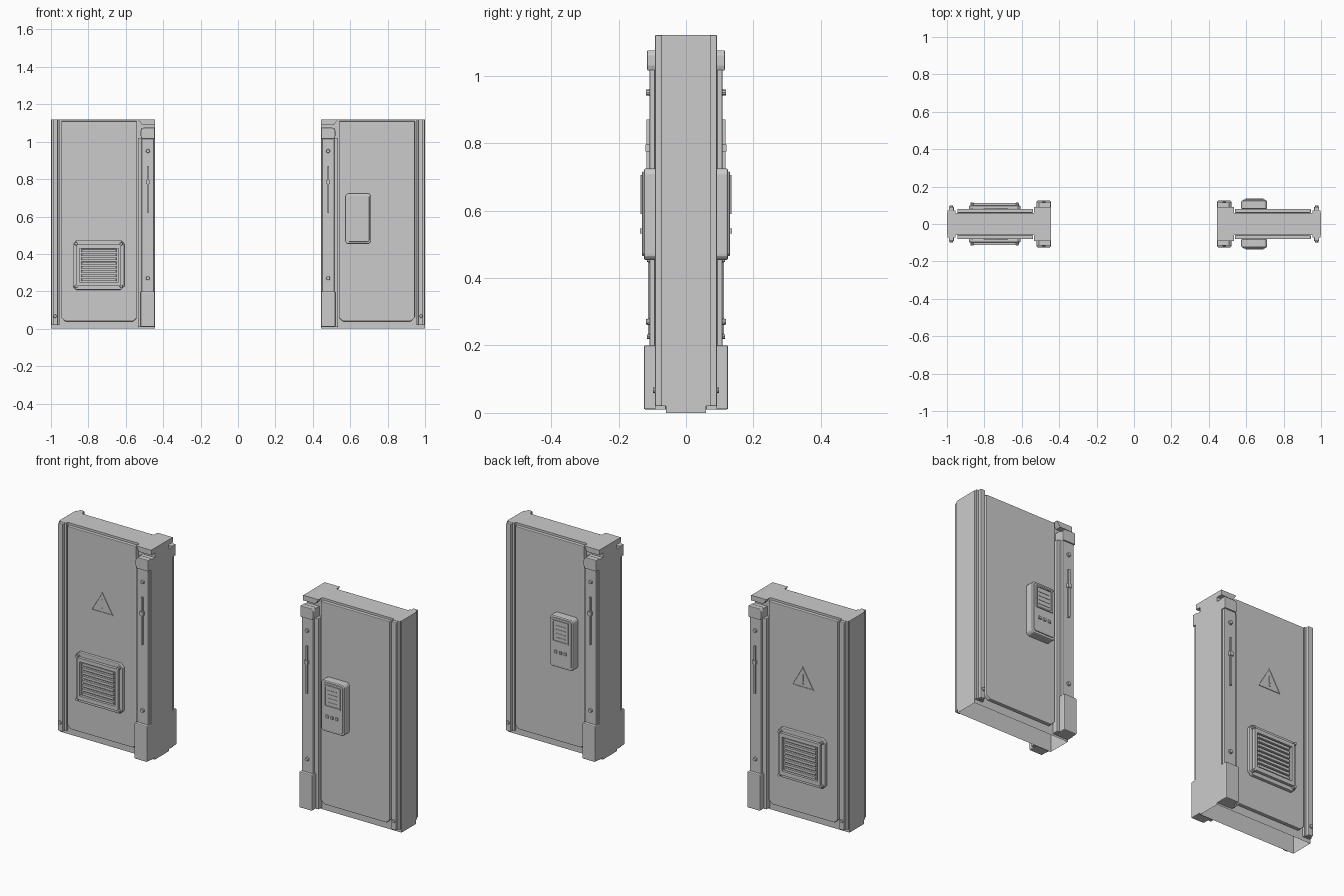
import bpy, bmesh, math

cube = bpy.data.objects.get("Cube")
if cube:
    bpy.data.objects.remove(cube, do_unlink=True)

grey = bpy.data.materials.new("painted_grey")
grey.use_nodes = True
colour = (0.6, 0.6, 0.6, 1)
grey.diffuse_color = colour
grey.node_tree.nodes["Principled BSDF"].inputs["Base Color"].default_value = colour


def finish(name, bm, bevel=0):
    bmesh.ops.recalc_face_normals(bm, faces=bm.faces)
    mesh = bpy.data.meshes.new(name)
    bm.to_mesh(mesh)
    bm.free()
    mesh.materials.append(grey)
    ob = bpy.data.objects.new(name, mesh)
    bpy.context.collection.objects.link(ob)
    if bevel:
        mod = ob.modifiers.new("edge", 'BEVEL')
        mod.width = bevel
        mod.segments = 2
        mod.limit_method = 'ANGLE'
    return ob


class Side:
    """One face of one door: distance from centre, height and outward depth."""

    def __init__(self, sx, sy):
        self.sx, self.sy = sx, sy
        self.tag = ("right" if sx < 0 else "left") + ("_front" if sy < 0 else "_back")

    def prism(self, name, points, d0, d1, bevel=0, taper=1.0):
        cx = sum(p[0] for p in points) / len(points)
        cz = sum(p[1] for p in points) / len(points)
        bm = bmesh.new()
        low = [bm.verts.new((self.sx * x, self.sy * d0, z)) for x, z in points]
        top = [bm.verts.new((self.sx * (cx + (x - cx) * taper), self.sy * d1,
                             cz + (z - cz) * taper)) for x, z in points]
        bm.faces.new(low)
        bm.faces.new(top)
        for i in range(len(points)):
            j = (i + 1) % len(points)
            bm.faces.new((low[i], low[j], top[j], top[i]))
        return finish(self.tag + "_" + name, bm, bevel)

    def box(self, name, x0, x1, z0, z1, d0, d1, bevel=0, cut=0):
        if cut:
            pts = [(x0 + cut, z0), (x1 - cut, z0), (x1, z0 + cut), (x1, z1 - cut),
                   (x1 - cut, z1), (x0 + cut, z1), (x0, z1 - cut), (x0, z0 + cut)]
        else:
            pts = [(x0, z0), (x1, z0), (x1, z1), (x0, z1)]
        return self.prism(name, pts, d0, d1, bevel)

    def stud(self, name, x, z, r, d0, d1):
        pts = [(x + r * math.cos(a * math.pi / 5), z + r * math.sin(a * math.pi / 5))
               for a in range(10)]
        return self.prism(name, pts, d0, d1, taper=0.8)

    def frame(self, name, outer, inner, d0, d1):
        """Flat ring between two matching outlines."""
        bm = bmesh.new()
        rings = [[bm.verts.new((self.sx * x, self.sy * d, z)) for x, z in loop]
                 for loop, d in ((outer, d0), (outer, d1), (inner, d1), (inner, d0))]
        n = len(outer)
        for k in range(4):
            a, b = rings[k], rings[(k + 1) % 4]
            for i in range(n):
                j = (i + 1) % n
                bm.faces.new((a[i], a[j], b[j], b[i]))
        return finish(self.tag + "_" + name, bm)


def rect(x0, x1, z0, z1):
    return [(x0, z0), (x1, z0), (x1, z1), (x0, z1)]


def core(sx):
    # Hollow slab, open underneath
    bm = bmesh.new()
    bmesh.ops.create_cube(bm, size=1)
    for v in bm.verts:
        v.co = (sx * 0.7225 + v.co.x * 0.555, v.co.y * 0.12, (v.co.z + 0.5) * 1.12)
    bm.normal_update()
    bmesh.ops.delete(bm, geom=[f for f in bm.faces if f.normal.z < -0.5], context='FACES')
    finish("door_core_" + ("right" if sx < 0 else "left"), bm)


def trim(s):
    # Raised sheet with clipped lower corners
    s.prism("panel", [(0.56, 0.04), (0.925, 0.04), (0.945, 0.06), (0.945, 1.11),
                      (0.54, 1.11), (0.54, 0.06)], 0.06, 0.08, 0.003)
    # Outer edge channel
    s.box("channel_base", 0.955, 0.998, 0.02, 1.12, 0.06, 0.072)
    s.box("channel_ridge", 0.963, 0.99, 0.02, 1.12, 0.072, 0.092, 0.003)
    s.stud("channel_bolt", 0.977, 0.067, 0.01, 0.09, 0.098)
    # Inner edge rail, strip, hook and foot
    s.box("rail_ridge", 0.518, 0.535, 0.01, 1.02, 0.06, 0.092, 0.002)
    s.box("rail_base", 0.445, 0.518, 0.01, 1.07, 0.06, 0.092)
    s.box("rail_strip", 0.45, 0.515, 0.19, 1.03, 0.092, 0.108, 0.003)
    s.prism("rail_hook", [(0.445, 1.015), (0.515, 1.015), (0.52, 1.03), (0.52, 1.062),
                          (0.507, 1.075), (0.445, 1.075)], 0.085, 0.115, 0.003)
    s.box("rail_foot", 0.445, 0.52, 0.01, 0.2, 0.075, 0.125, 0.005)
    s.prism("top_bracket", [(0.445, 1.093), (0.515, 1.093), (0.535, 1.12), (0.445, 1.12)],
            0.06, 0.09)
    # Fixings and slider on the strip
    for z in (0.27, 0.95):
        s.stud("strip_bolt", 0.482, z, 0.011, 0.106, 0.118)
    s.box("slider_bar", 0.478, 0.487, 0.62, 0.87, 0.106, 0.117)
    s.box("slider_knob", 0.473, 0.492, 0.775, 0.795, 0.106, 0.12)


def vent(s):
    s.frame("vent_frame", rect(0.625, 0.863, 0.228, 0.45), rect(0.64, 0.848, 0.25, 0.43), 0.09, 0.113)
    s.box("vent_plate", 0.607, 0.883, 0.208, 0.472, 0.08, 0.098, 0.004, 0.018)
    for i in range(8):
        z = 0.262 + i * 0.0223
        s.prism("vent_slat", rect(0.65, 0.838, z - 0.007, z + 0.007), 0.097, 0.109, taper=0.97)
    for x in (0.624, 0.866):
        for z in (0.226, 0.454):
            s.stud("vent_screw", x, z, 0.009, 0.097, 0.116)


def sign(s):
    # Thin warning triangle with its mark
    s.frame("sign_edge", [(0.675, 0.706), (0.805, 0.706), (0.74, 0.818)],
            [(0.683, 0.711), (0.797, 0.711), (0.74, 0.809)], 0.08, 0.083)
    s.box("sign_bar", 0.737, 0.743, 0.74, 0.775, 0.08, 0.083)
    s.box("sign_dot", 0.737, 0.743, 0.724, 0.731, 0.08, 0.083)


def keypad(s):
    s.box("keypad_body", 0.573, 0.712, 0.453, 0.725, 0.08, 0.125, 0.006, 0.012)
    s.box("keypad_face", 0.583, 0.702, 0.465, 0.715, 0.124, 0.13, 0.002, 0.008)
    s.frame("keypad_screen", rect(0.597, 0.692, 0.59, 0.705), rect(0.604, 0.685, 0.597, 0.698),
            0.129, 0.135)
    for i in range(4):
        s.box("screen_line", 0.615, 0.674, 0.612 + i * 0.021, 0.616 + i * 0.021, 0.129, 0.132)
    for x in (0.615, 0.643, 0.671):
        s.box("keypad_button", x - 0.007, x + 0.007, 0.532, 0.546, 0.129, 0.136)


for sx in (-1, 1):
    core(sx)
    for sy in (-1, 1):
        side = Side(sx, sy)
        trim(side)
        if sx < 0:
            vent(side)
            sign(side)
        else:
            keypad(side)
